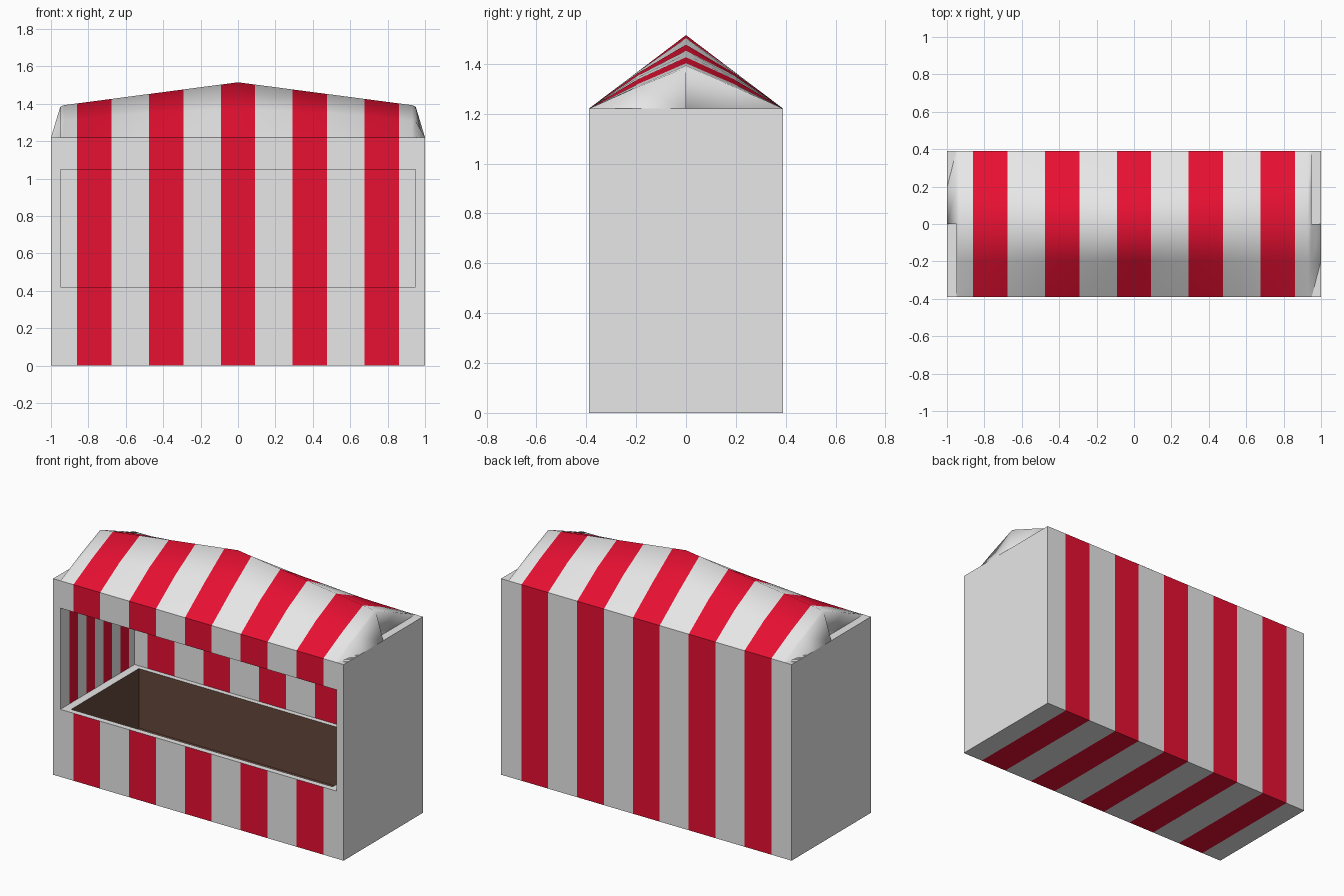
import bpy, bmesh
from mathutils import Vector

if "Cube" in bpy.data.objects:
    bpy.data.objects.remove(bpy.data.objects["Cube"])


def material(name, rgb):
    m = bpy.data.materials.new(name)
    m.diffuse_color = (*rgb, 1)
    m.use_nodes = True
    m.node_tree.nodes["Principled BSDF"].inputs["Base Color"].default_value = m.diffuse_color
    return m


MATS = [material("white", (0.8, 0.8, 0.8)),
        material("red", (0.8, 0.005, 0.032)),
        material("brown", (0.13, 0.062, 0.042))]
WHITE, RED, BROWN = range(3)

PERIOD, HALF = 0.384, 0.092
CUTS = [k * PERIOD + s * HALF for k in range(-2, 3) for s in (-1, 1)]
CUTS_Y = [-0.30 + k * 0.167 + d for k in range(4) for d in (0, 0.083)]


def x_stripe(x):
    return RED if any(abs(x - k * PERIOD) < HALF for k in range(-2, 3)) else WHITE


def add_object(name, bm):
    me = bpy.data.meshes.new(name)
    bm.to_mesh(me)
    bm.free()
    ob = bpy.data.objects.new(name, me)
    bpy.context.collection.objects.link(ob)
    for m in MATS:
        me.materials.append(m)
    return ob


def box(name, lo, hi):
    bm = bmesh.new()
    bmesh.ops.create_cube(bm, size=1)
    lo, hi = Vector(lo), Vector(hi)
    for v in bm.verts:
        v.co = Vector([(lo[i] + hi[i]) / 2 + v.co[i] * (hi[i] - lo[i]) for i in range(3)])
    return add_object(name, bm)


# Booth body with the serving window and the well behind the counter cut out
body = box("booth_body", (-1, -0.39, 0), (1, 0.39, 1.22))
cutters = [box("window_cutter", (-0.95, -0.5, 0.42), (0.95, 0.34, 1.05)),
           box("well_cutter", (-0.9, -0.355, 0.05), (0.9, 0.31, 0.6))]
for c in cutters:
    c.hide_render = True
    mod = body.modifiers.new(c.name, 'BOOLEAN')
    mod.operation, mod.solver, mod.object = 'DIFFERENCE', 'EXACT', c
    bpy.context.view_layer.objects.active = body
    bpy.ops.object.modifier_apply(modifier=mod.name)
for c in cutters:
    bpy.data.objects.remove(c)


# Stripes on the body, cut as real edges
def is_inner_side(f):
    return (abs(f.normal.x) > 0.9 and abs(f.calc_center_median().x) < 0.97
            and f.calc_center_median().z > 0.42)


def slice_faces(bm, faces, point, normal):
    geom = set(faces)
    for f in faces:
        geom.update(f.edges)
        geom.update(f.verts)
    bmesh.ops.bisect_plane(bm, geom=list(geom), dist=1e-5, plane_co=point, plane_no=normal)


bm = bmesh.new()
bm.from_mesh(body.data)
bm.normal_update()
for x in CUTS:
    slice_faces(bm, list(bm.faces), (x, 0, 0), (1, 0, 0))
for y in CUTS_Y:
    slice_faces(bm, [f for f in bm.faces if is_inner_side(f)], (0, y, 0), (0, 1, 0))
bm.normal_update()
for f in bm.faces:
    c = f.calc_center_median()
    f.smooth = False
    if abs(c.x) < 0.91 and -0.37 < c.y < 0.32 and 0.03 < c.z < 0.41:
        f.material_index = BROWN                      # counter well
    elif is_inner_side(f):
        f.material_index = RED if any(0 < c.y - y < 0.083 for y in CUTS_Y[::2]) else WHITE
    elif abs(f.normal.x) > 0.9 or (f.normal.z > 0.9 and c.z < 0.6):
        f.material_index = WHITE                      # outer ends and counter ledge
    else:
        f.material_index = x_stripe(c.x)
bm.to_mesh(body.data)
bm.free()

# Canvas roof: sagging ridge, straight eaves
EAVE, END = 1.22, 0.95
YS = [-0.39, -0.195, 0, 0.195, 0.39]
XS = sorted(CUTS + [0, -0.93, 0.93, -END, END, -0.58, 0.58])


def roof_z(x, row):
    ridge = 1.515 - 0.122 * min(abs(x), 0.93) / 0.93 - 0.4 * max(0, abs(x) - 0.93)
    return (ridge, 1.367 - 0.06 * (x / END) ** 2, EAVE)[abs(row - 2)]


bm = bmesh.new()
grid = [[bm.verts.new((x, y, roof_z(x, r))) for r, y in enumerate(YS)] for x in XS]
for i in range(len(XS) - 1):
    for r in range(4):
        f = bm.faces.new((grid[i][r], grid[i + 1][r], grid[i + 1][r + 1], grid[i][r + 1]))
        f.material_index = x_stripe((XS[i] + XS[i + 1]) / 2)

# Roof ends: half sloping out to the corner, half upright
for s, col in ((1, grid[-1]), (-1, grid[0])):
    rows = [0, 1, 2] if s > 0 else [4, 3, 2]
    low = [bm.verts.new((s, YS[r], EAVE)) for r in rows]
    for k in range(2):
        bm.faces.new((col[rows[k]], low[k], low[k + 1], col[rows[k + 1]]))
    foot = bm.verts.new((s * END, 0, EAVE))
    bm.faces.new((col[2], low[2], foot))
    bm.faces.new((foot, col[4 - rows[0]], col[4 - rows[1]], col[2]))
bmesh.ops.recalc_face_normals(bm, faces=bm.faces)
bm.normal_update()
if sum(f.normal.z for f in bm.faces) < 0:
    bmesh.ops.reverse_faces(bm, faces=bm.faces)
for f in bm.faces:
    f.smooth = True
add_object("canvas_roof", bm)
